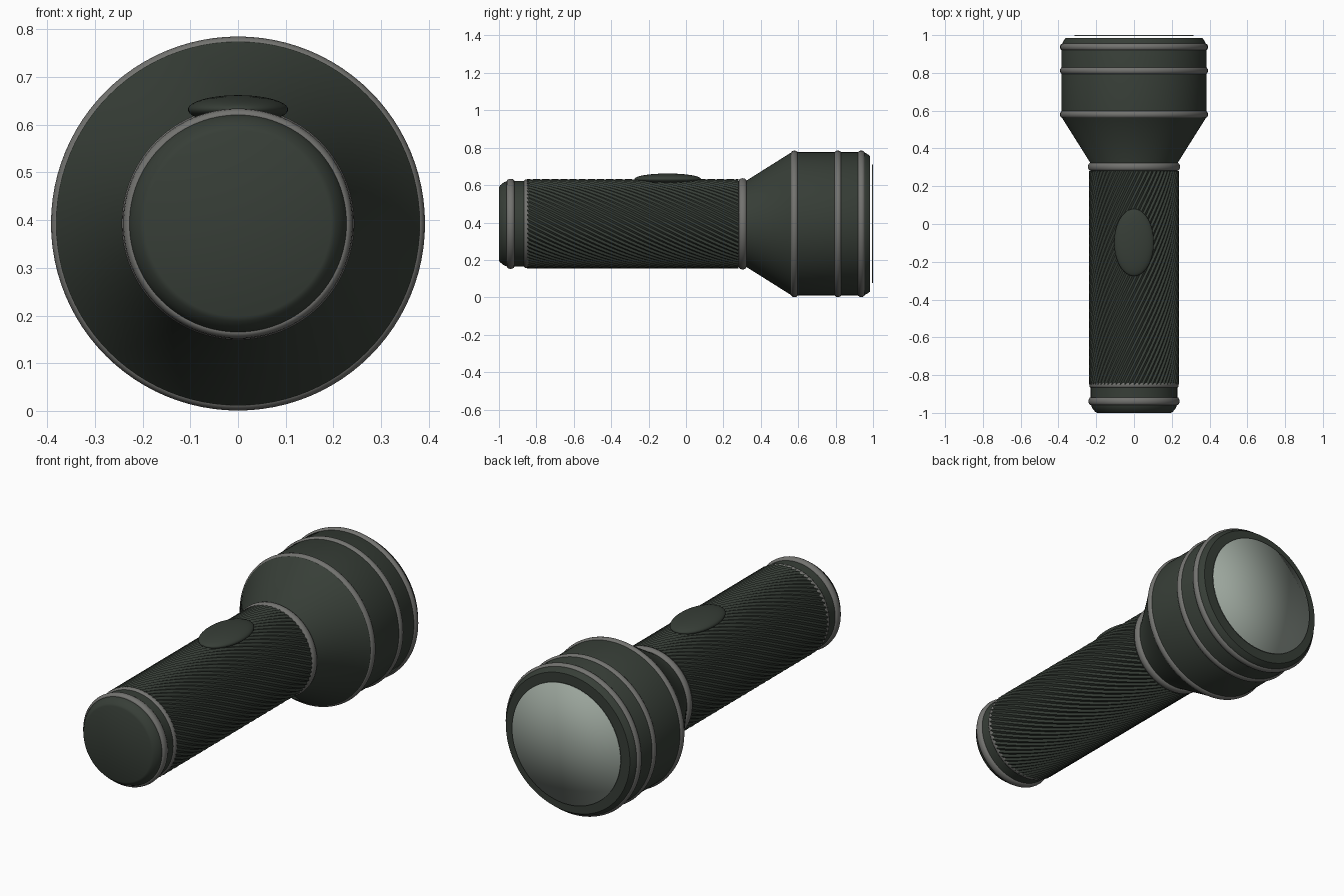
import bpy, bmesh, math
from mathutils import Matrix

if "Cube" in bpy.data.objects:
    bpy.data.objects.remove(bpy.data.objects["Cube"])

AXIS_Z = 0.393      # height of the torch's long axis
SEG = 96

def material(name, rgb):
    m = bpy.data.materials.new(name)
    m.diffuse_color = (*rgb, 1)
    m.use_nodes = True
    m.node_tree.nodes["Principled BSDF"].inputs["Base Color"].default_value = m.diffuse_color
    return m

DARK = material("dark green rubber", (0.038, 0.048, 0.038))
GREY = material("grey trim", (0.17, 0.17, 0.16))
LENS = material("pale lens", (0.33, 0.38, 0.335))

def finish(name, bm, mat, angle=30):
    bmesh.ops.recalc_face_normals(bm, faces=bm.faces)
    mesh = bpy.data.meshes.new(name)
    bm.to_mesh(mesh)
    bm.free()
    obj = bpy.data.objects.new(name, mesh)
    bpy.context.collection.objects.link(obj)
    mesh.materials.append(mat)
    bpy.ops.object.select_all(action='DESELECT')
    obj.select_set(True)
    bpy.context.view_layer.objects.active = obj
    bpy.ops.object.shade_smooth_by_angle(angle=math.radians(angle))
    return obj

def loft(name, stations, mat, seg=SEG, radius_at=None, twist=0.0, closed=False, angle=30):
    """Skin circles of (y, radius) along the y axis; ends capped unless closed on itself."""
    bm = bmesh.new()
    rings = []
    for k, (y, r) in enumerate(stations):
        ring = []
        turn = twist * k / (len(stations) - 1)
        for i in range(seg):
            a = math.tau * i / seg - turn
            rr = radius_at(i, r) if radius_at else r
            ring.append(bm.verts.new((rr * math.cos(a), y, AXIS_Z + rr * math.sin(a))))
        rings.append(ring)
    pairs = list(zip(rings, rings[1:]))
    if closed:
        pairs.append((rings[-1], rings[0]))
    for a, b in pairs:
        for i in range(seg):
            j = (i + 1) % seg
            bm.faces.new((a[i], a[j], b[j], b[i]))
    if not closed:
        bm.faces.new(rings[0])
        bm.faces.new(rings[-1])
    return finish(name, bm, mat, angle)

def trim_ring(name, y, r, half_width, height):
    """Rounded metal band around the axis."""
    section = [(y + half_width * math.cos(math.tau * k / 12),
                r + height * math.sin(math.tau * k / 12)) for k in range(12)]
    return loft(name, section, GREY, closed=True, angle=60)

# Tail cap with rounded edge
loft("tail_cap", [(-1.0, 0.195), (-0.995, 0.205), (-0.975, 0.221), (-0.95, 0.231),
                  (-0.92, 0.229), (-0.84, 0.229)], DARK, angle=50)

# Grip with spiral ridges
ROWS = 48
loft("ridged_grip", [(-0.85 + 1.13 * k / ROWS, 0.235) for k in range(ROWS + 1)], DARK,
     seg=240, radius_at=lambda i, r: r + 0.0035 * math.cos(math.tau * i / 4),
     twist=2.4, angle=60)

# Head: neck, flared cone, barrel and chamfered bezel
loft("lamp_head", [(0.26, 0.229), (0.325, 0.232), (0.565, 0.383), (0.95, 0.383),
                   (0.968, 0.374), (0.985, 0.362)], DARK)

# Metal bands
trim_ring("tail_band", -0.938, 0.228, 0.021, 0.013)
trim_ring("grip_end_band", -0.852, 0.226, 0.016, 0.011)
trim_ring("neck_band", 0.303, 0.230, 0.021, 0.014)
for n, y in enumerate((0.58, 0.812, 0.937)):
    trim_ring(f"head_band_{n + 1}", y, 0.377, 0.019, 0.015)

# Lens: thin disc in front of the bezel
bm = bmesh.new()
bmesh.ops.create_cone(bm, cap_ends=True, cap_tris=True, segments=SEG,
                      radius1=0.316, radius2=0.316, depth=0.006,
                      matrix=Matrix.Translation((0, 0.997, AXIS_Z)) @ Matrix.Rotation(math.pi / 2, 4, 'X'))
finish("lens", bm, LENS, angle=180)

# Switch: flattened oval button
bm = bmesh.new()
bmesh.ops.create_uvsphere(bm, u_segments=48, v_segments=24, radius=1,
                          matrix=Matrix.Translation((0, -0.098, 0.632)) @
                          Matrix.Diagonal((0.105, 0.178, 0.030, 1)))
finish("switch_button", bm, DARK, angle=60)
